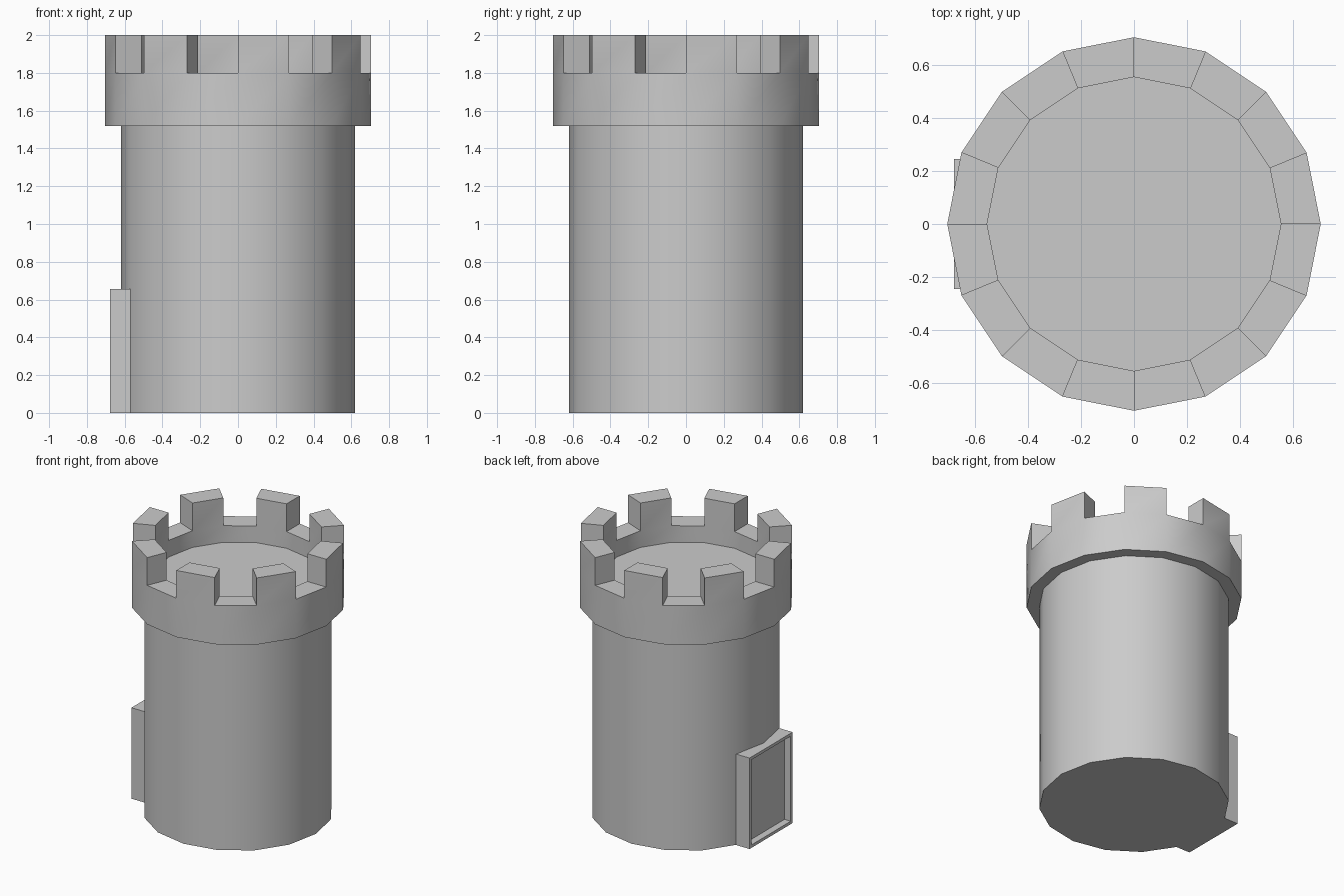
import bpy, bmesh
from math import cos, sin, tau, radians

if "Cube" in bpy.data.objects:
    bpy.data.objects.remove(bpy.data.objects["Cube"])

SIDES = 16


def finish(bm, name, smooth=False):
    bmesh.ops.recalc_face_normals(bm, faces=bm.faces)
    mesh = bpy.data.meshes.new(name)
    bm.to_mesh(mesh)
    bm.free()
    obj = bpy.data.objects.new(name, mesh)
    bpy.context.collection.objects.link(obj)
    if smooth:
        bpy.ops.object.select_all(action='DESELECT')
        bpy.context.view_layer.objects.active = obj
        obj.select_set(True)
        bpy.ops.object.shade_smooth_by_angle(angle=radians(30))
    return obj


def raise_faces(bm, faces, offset):
    ext = bmesh.ops.extrude_face_region(bm, geom=faces)
    verts = [g for g in ext["geom"] if isinstance(g, bmesh.types.BMVert)]
    bmesh.ops.translate(bm, verts=verts, vec=offset)
    # drop any original faces left inside the extrusion
    leftover = [f for f in faces if f.is_valid]
    if leftover:
        bmesh.ops.delete(bm, geom=leftover, context='FACES_ONLY')


# Tower: 16-sided body, overhanging parapet and sunken roof floor
profile = [(0.62, 0), (0.62, 1.52), (0.703, 1.52),
           (0.703, 1.8), (0.553, 1.8), (0.553, 1.68)]
bm = bmesh.new()
rings = [[bm.verts.new((r * cos(tau * i / SIDES), r * sin(tau * i / SIDES), z))
          for i in range(SIDES)] for r, z in profile]
rim = []
for k, (a, b) in enumerate(zip(rings, rings[1:])):
    for i in range(SIDES):
        j = (i + 1) % SIDES
        face = bm.faces.new((a[i], a[j], b[j], b[i]))
        if k == 3:
            rim.append(face)
bm.faces.new(rings[0][::-1])
bm.faces.new(rings[-1])

# Battlements: every other rim segment raised
raise_faces(bm, rim[::2], (0, 0, 0.2))
finish(bm, "tower", smooth=True)

# Door: framed slab on the left side with a recessed panel
bm = bmesh.new()
bmesh.ops.create_cube(bm, size=1)
bmesh.ops.scale(bm, verts=bm.verts, vec=(0.108, 0.49, 0.655))
bmesh.ops.translate(bm, verts=bm.verts, vec=(-0.624, 0, 0.3275))
bm.normal_update()
panel = min(bm.faces, key=lambda f: f.calc_center_median().x)
bmesh.ops.inset_region(bm, faces=[panel], thickness=0.03)
raise_faces(bm, [panel], (0.05, 0, 0))
finish(bm, "door")
